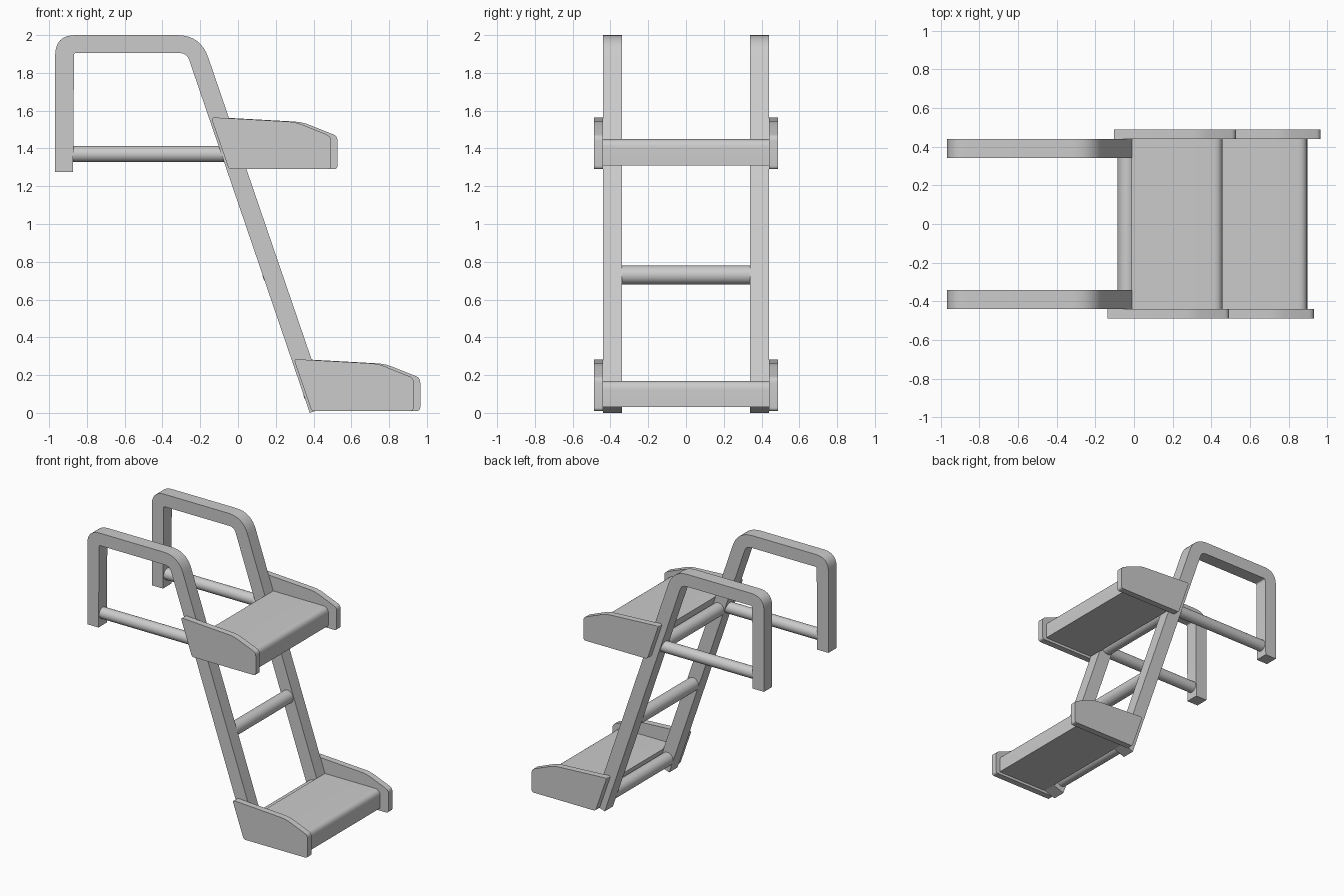
import bpy, bmesh, math
from mathutils import Vector

if "Cube" in bpy.data.objects:
    bpy.data.objects.remove(bpy.data.objects["Cube"])

STEP_SHIFT = Vector((0.438, -1.28))   # upper step to lower step, in x and z


def finish(bm, name):
    bmesh.ops.recalc_face_normals(bm, faces=bm.faces)
    mesh = bpy.data.meshes.new(name)
    bm.to_mesh(mesh)
    bm.free()
    obj = bpy.data.objects.new(name, mesh)
    bpy.context.collection.objects.link(obj)
    bpy.ops.object.select_all(action='DESELECT')
    obj.select_set(True)
    bpy.context.view_layer.objects.active = obj
    bpy.ops.object.shade_smooth_by_angle(angle=math.radians(28))
    return obj


def rounded(corners, n=6):
    """Corners are (x, z, tangent length); each one is rounded by a short curve."""
    pts = []
    for i, (x, z, t) in enumerate(corners):
        p = Vector((x, z))
        if t == 0:
            pts.append(p)
            continue
        a = Vector(corners[i - 1][:2])
        b = Vector(corners[(i + 1) % len(corners)][:2])
        s, e = p + (a - p).normalized() * t, p + (b - p).normalized() * t
        for k in range(n + 1):
            u = k / n
            pts.append(s * (1 - u) ** 2 + p * 2 * u * (1 - u) + e * u * u)
    return pts


def extrude(name, pts, y0, y1, shift=Vector((0, 0))):
    bm = bmesh.new()
    face = bm.faces.new([bm.verts.new((p.x + shift.x, y0, p.y + shift.y)) for p in pts])
    res = bmesh.ops.extrude_face_region(bm, geom=[face])
    verts = [v for v in res['geom'] if isinstance(v, bmesh.types.BMVert)]
    bmesh.ops.translate(bm, verts=verts, vec=(0, y1 - y0, 0))
    return finish(bm, name)


def rod(name, a, b, r):
    a, b = Vector(a), Vector(b)
    bm = bmesh.new()
    bmesh.ops.create_cone(bm, cap_ends=True, segments=32, radius1=r, radius2=r,
                          depth=(b - a).length)
    bm.transform(Vector((0, 0, 1)).rotation_difference(b - a).to_matrix().to_4x4())
    bmesh.ops.translate(bm, verts=bm.verts, vec=(a + b) / 2)
    return finish(bm, name)


# bent side rail with handle, and its horizontal brace bar
rail = rounded([
    (-0.968, 1.275, 0), (-0.968, 2.0, 0.108), (-0.198, 2.0, 0.125),
    (0.475, 0.033, 0), (0.38, 0.0, 0), (-0.271, 1.905, 0.04),
    (-0.868, 1.905, 0.012), (-0.873, 1.275, 0)], 8)
for side, s in (("front", -1), ("back", 1)):
    extrude(side + "_rail", rail, s * 0.34, s * 0.44)
    rod(side + "_brace_bar", (-0.89, s * 0.39, 1.37), (-0.04, s * 0.39, 1.37), 0.043)

# round rungs between the rails
for name, z in (("upper", 1.36), ("middle", 0.73), ("lower", 0.1)):
    x = 0.43 - 0.342 * z
    rod(name + "_rung", (x, -0.345, z), (x, 0.345, z), 0.05)

# step boards with rounded nose, and side plates (back plates sit slightly forward)
board = rounded([(-0.012, 1.45, 0), (0.458, 1.45, 0.05), (0.458, 1.31, 0), (0.035, 1.31, 0)])
plate = rounded([(-0.143, 1.565, 0.02), (0.305, 1.54, 0.04), (0.492, 1.465, 0.025),
                 (0.492, 1.29, 0.02), (-0.048, 1.29, 0.015)], 5)
for level, shift in (("upper", Vector((0, 0))), ("lower", STEP_SHIFT)):
    extrude(level + "_step", board, -0.44, 0.44, shift)
    extrude(level + "_front_side_plate", plate, -0.488, -0.44, shift)
    extrude(level + "_back_side_plate", plate, 0.44, 0.488, shift + Vector((0.035, 0)))
